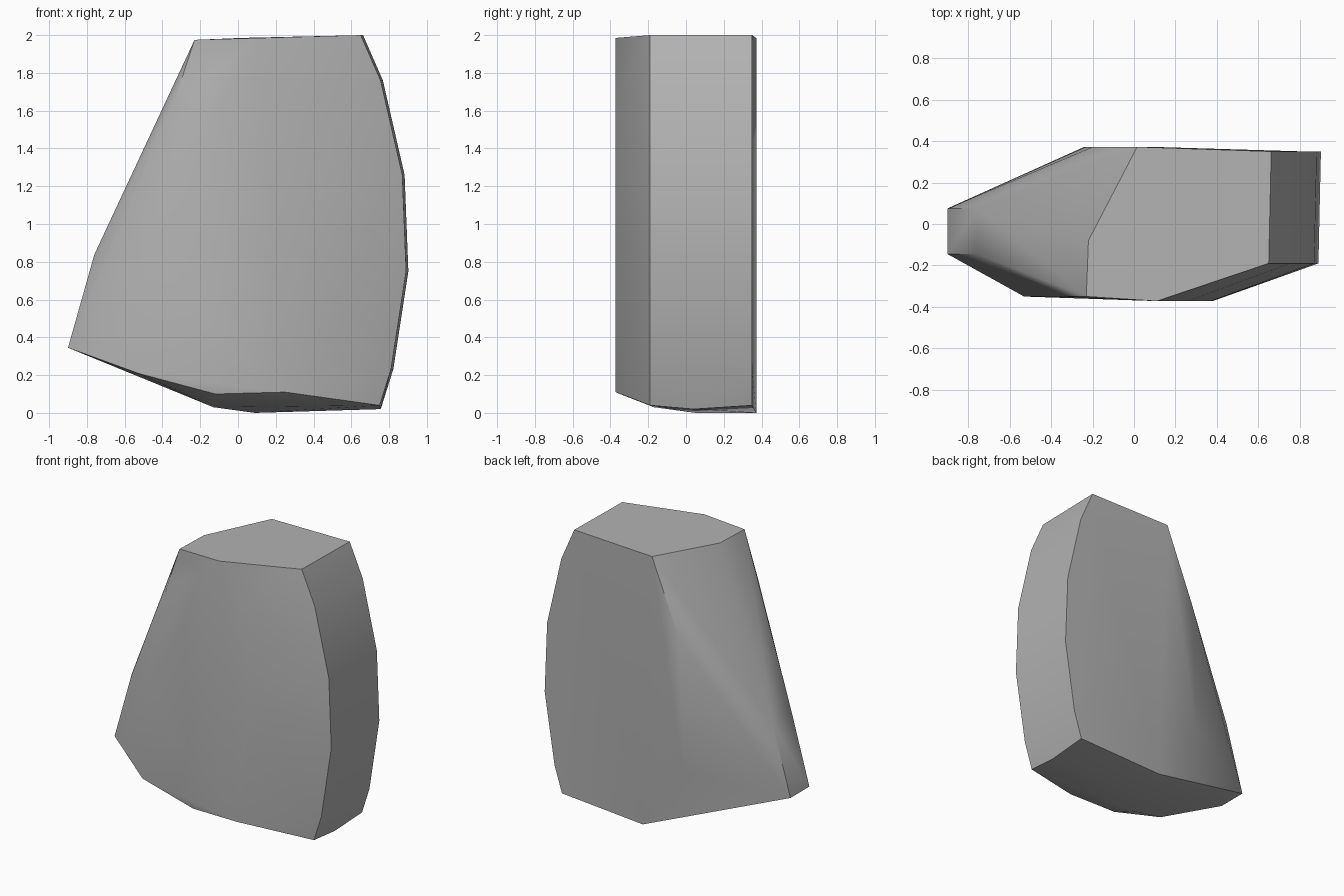
import bpy
import bmesh
import math

default_cube = bpy.data.objects.get("Cube")
if default_cube:
    bpy.data.objects.remove(default_cube, do_unlink=True)


def make_material(name, colour):
    material = bpy.data.materials.new(name)
    material.use_nodes = True
    material.diffuse_color = colour
    shader = material.node_tree.nodes["Principled BSDF"]
    shader.inputs["Base Color"].default_value = colour
    shader.inputs["Roughness"].default_value = 0.9
    return material


def outline_at_depth(profile, depth, shift=0.0):
    """Place an (x, z) outline on a plane of constant y."""
    return [(x + shift, depth, z) for x, z in profile]


# Curved profile of the broad left flank, shared by its front and back edges
flank_profile = [(0.75, 0.04), (0.81, 0.23), (0.89, 0.75),
                 (0.87, 1.26), (0.755, 1.76), (0.65, 2.0)]

# Narrow blunt edge on the right, shared by its front and back corners
blunt_profile = [(-0.9, 0.345), (-0.76, 0.84)]

# Chipped front face, bulging slightly towards its middle
front_profile = [(-0.23, 1.975), (-0.34, 1.64), (-0.4, 1.38),
                 (-0.53, 0.82), (-0.53, 0.21), (-0.12, 0.1)]
front_ridge = [(0.11, 1.985), (0.26, 1.65), (0.37, 1.15),
               (0.38, 0.8), (0.25, 0.11)]

# Flat back face
back_profile = [(0.015, 1.985), (-0.2, 1.45), (-0.24, 0.48), (0.09, 0.0)]

stone_points = (
    outline_at_depth(flank_profile, -0.19)
    + outline_at_depth(flank_profile, 0.35, shift=0.012)
    + outline_at_depth(blunt_profile, -0.145)
    + outline_at_depth(blunt_profile, 0.075)
    + outline_at_depth(front_profile, -0.35)
    + outline_at_depth(front_ridge, -0.372)
    + outline_at_depth(back_profile, 0.372)
)
# Rear corner of the top and the low points of the underside
stone_points += [(-0.22, -0.08, 1.975), (-0.13, -0.17, 0.03),
                 (0.09, 0.05, 0.0), (0.755, 0.04, 0.02)]

# Wrap the outlines in one faceted skin
mesh = bpy.data.meshes.new("stone_block")
shape = bmesh.new()
for point in stone_points:
    shape.verts.new(point)
bmesh.ops.convex_hull(shape, input=list(shape.verts))
loose = [vert for vert in shape.verts if not vert.link_faces]
bmesh.ops.delete(shape, geom=loose, context="VERTS")
bmesh.ops.dissolve_limit(shape, angle_limit=math.radians(1.5),
                         verts=list(shape.verts), edges=list(shape.edges))
bmesh.ops.recalc_face_normals(shape, faces=list(shape.faces))
shape.to_mesh(mesh)
shape.free()

stone_block = bpy.data.objects.new("stone_block", mesh)
bpy.context.collection.objects.link(stone_block)
mesh.materials.append(make_material("stone grey", (0.45, 0.45, 0.45, 1.0)))

# Soft shading between facets, crisp at the strong breaks
bpy.ops.object.select_all(action="DESELECT")
stone_block.select_set(True)
bpy.context.view_layer.objects.active = stone_block
bpy.ops.object.shade_smooth_by_angle(angle=math.radians(40))
